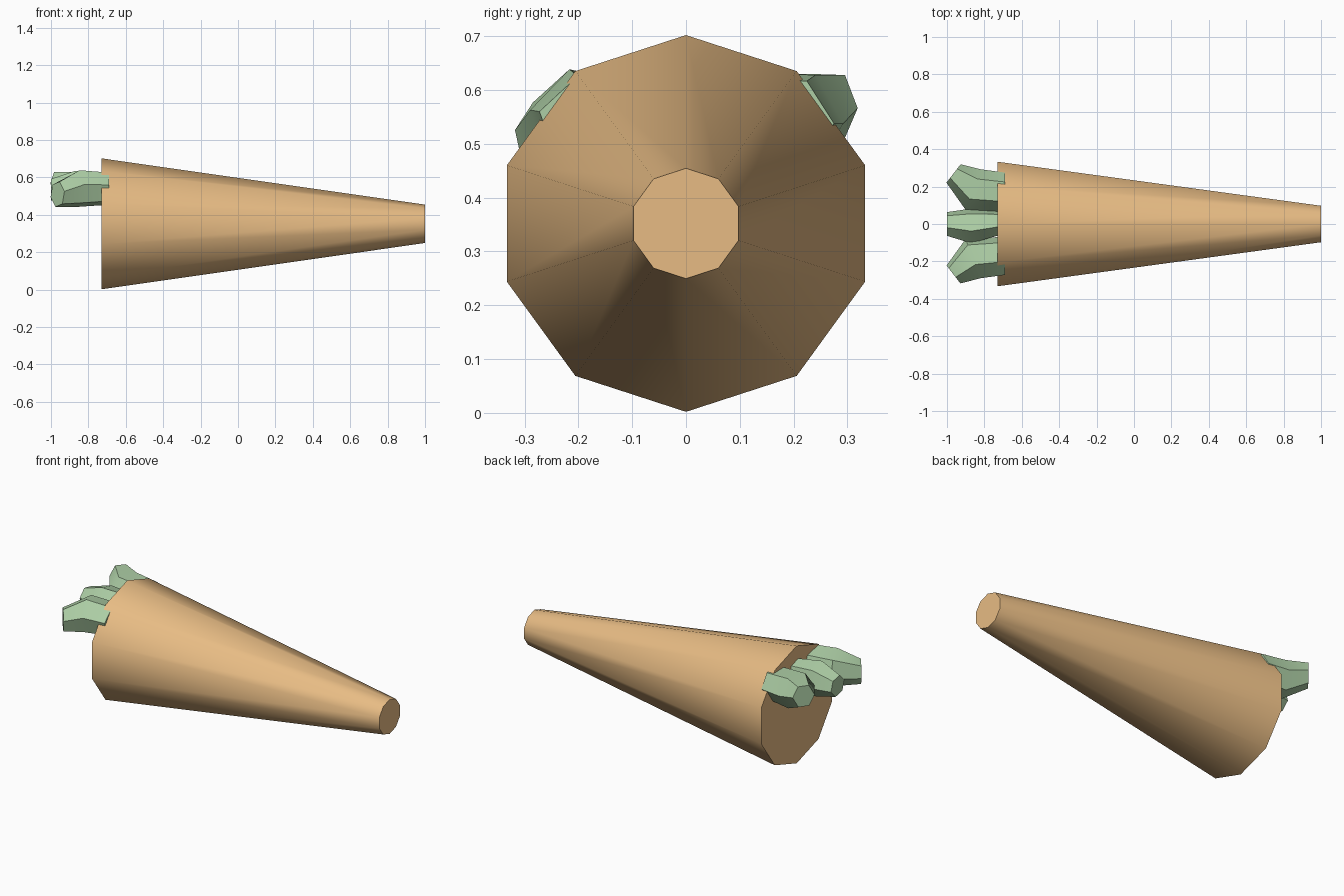
import bpy, bmesh, math
from mathutils import Vector

if "Cube" in bpy.data.objects:
    bpy.data.objects.remove(bpy.data.objects["Cube"])


def material(name, color):
    m = bpy.data.materials.new(name)
    m.diffuse_color = color
    m.use_nodes = True
    m.node_tree.nodes["Principled BSDF"].inputs["Base Color"].default_value = m.diffuse_color
    return m


orange = material("orange", (0.80, 0.50, 0.23, 1))
green = material("green", (0.42, 0.62, 0.38, 1))


def loft(name, rings, sides, roll, mat, angle):
    """Closed tube through rings of (centre, direction, half width, half height)."""
    bm = bmesh.new()
    loops = []
    for centre, direction, width, height in rings:
        d = Vector(direction).normalized()
        side = Vector((0, 0, 1)).cross(d).normalized()
        up = d.cross(side)
        loop = []
        for i in range(sides):
            a = roll + math.tau * i / sides
            loop.append(bm.verts.new(Vector(centre) + side * width * math.sin(a)
                                     + up * height * math.cos(a)))
        loops.append(loop)
    for a, b in zip(loops, loops[1:]):
        for i in range(sides):
            j = (i + 1) % sides
            bm.faces.new((a[i], a[j], b[j], b[i]))
    bm.faces.new(loops[0])
    bm.faces.new(loops[-1])
    bmesh.ops.recalc_face_normals(bm, faces=bm.faces)
    mesh = bpy.data.meshes.new(name)
    bm.to_mesh(mesh)
    bm.free()
    mesh.materials.append(mat)
    obj = bpy.data.objects.new(name, mesh)
    bpy.context.collection.objects.link(obj)
    bpy.ops.object.select_all(action='DESELECT')
    obj.select_set(True)
    bpy.context.view_layer.objects.active = obj
    bpy.ops.object.shade_smooth_by_angle(angle=math.radians(angle))


# Tapered ten-sided root lying along x
X = (1, 0, 0)
loft("root", [((-0.73, 0, 0.352), X, 0.35, 0.35),
              ((1.0, 0, 0.352), X, 0.1025, 0.1025)], 10, 0, orange, 45)

# Three stubby stalks fanning out of the thick end
BACK = (-1, 0, 0)
loft("middle_stalk", [((-0.68, 0.01, 0.54), BACK, 0.06, 0.08),
                      ((-0.87, -0.01, 0.54), BACK, 0.095, 0.10),
                      ((-1.0, 0, 0.535), BACK, 0.065, 0.06)], 6, 0.3, green, 50)
for name, s, tip_z, roll in (("left_stalk", 1, 0.568, 0.5), ("right_stalk", -1, 0.51, 0.3)):
    loft(name, [((-0.69, s * 0.17, 0.54), BACK, 0.105, 0.09),
                ((-0.86, s * 0.185, 0.54), (-0.9, s * 0.35, 0), 0.115, 0.103),
                ((-0.965, s * 0.27, tip_z), (-0.8, s * 0.62, 0), 0.062, 0.07)],
         6, roll, green, 50)
